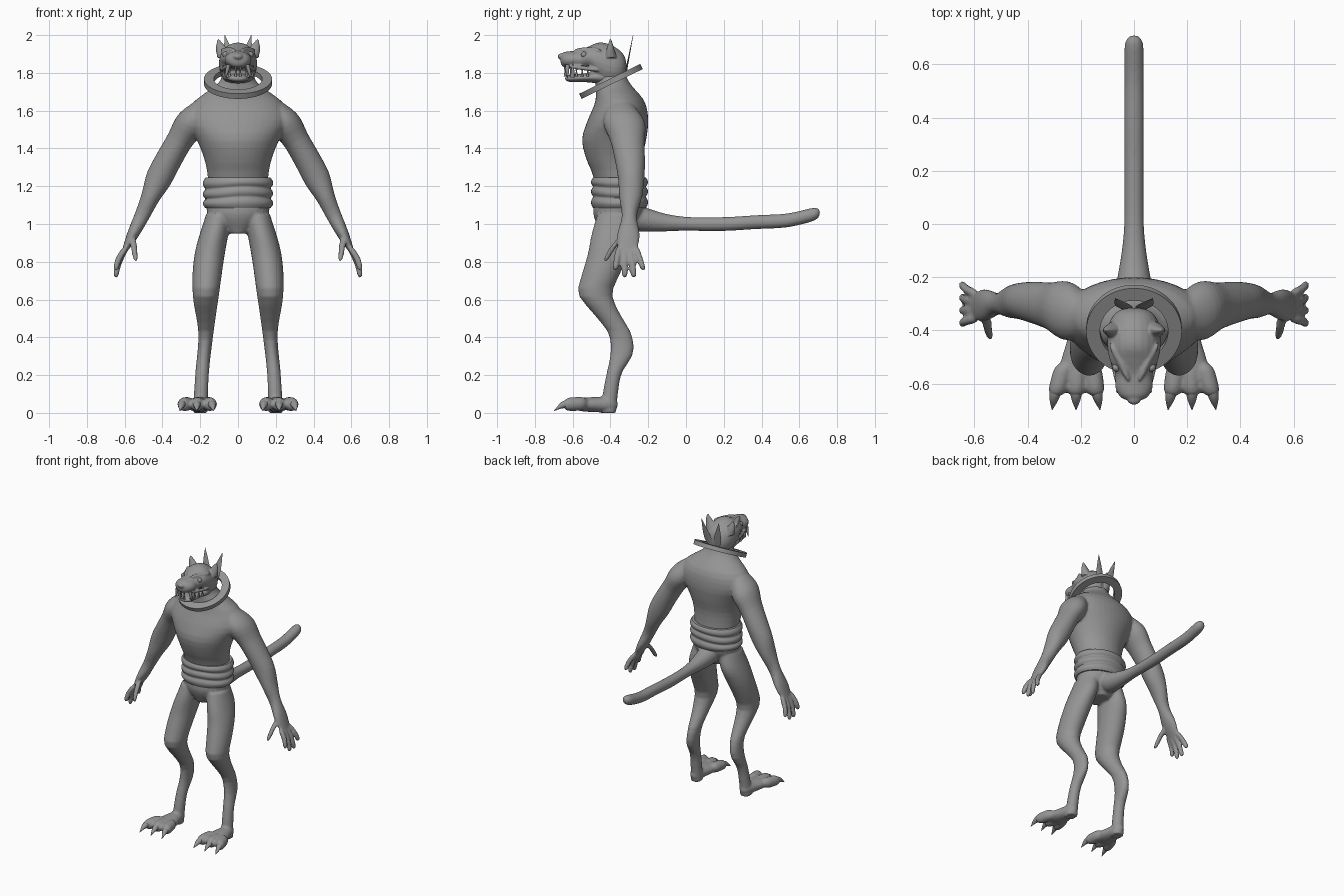
import bpy, bmesh, math
from mathutils import Vector, Matrix

cube = bpy.data.objects.get("Cube")
if cube:
    bpy.data.objects.remove(cube, do_unlink=True)

GREY = (.3, .3, .3, 1)
grey = bpy.data.materials.new("plain grey")
grey.use_nodes = True
grey.diffuse_color = GREY
for node in grey.node_tree.nodes:
    if node.type == 'BSDF_PRINCIPLED':
        node.inputs["Base Color"].default_value = GREY

ACROSS, DEPTH, UP = Vector((1, 0, 0)), Vector((0, 1, 0)), Vector((0, 0, 1))
ACROSS_ARM = Vector((.87, 0, .5))


def along(values, t):
    """Smooth value at t through evenly spaced controls; a plain number is constant."""
    if not isinstance(values, list):
        return values
    last = len(values) - 1
    i = min(int(t * last), last - 1)
    f = t * last - i
    start, end = values[i], values[i + 1]
    before = values[i - 1] if i > 0 else 2 * start - end
    after = values[i + 2] if i + 2 <= last else 2 * end - start
    slope_in, slope_out = (end - before) / 2, (after - start) / 2
    ease = f * f * (3 - 2 * f)
    return (start + (end - start) * ease
            + slope_in * f * (1 - f) ** 2 - slope_out * f * f * (1 - f))


def loft(bm, x, y, z, wide, deep=None, u=ACROSS, v=DEPTH, blunt=None,
         both=False, sides=24, rings=36):
    """Tube along a path with elliptical sections; blunt rounds the ends, both mirrors it."""
    deep = wide if deep is None else deep
    for sign in ((1, -1) if both else (1,)):
        flip = Vector((sign, 1, 1))
        loops = []
        for n in range(rings + 1):
            t = (1 - math.cos(math.pi * n / rings)) / 2
            size = max(.03, math.sqrt(1 - abs(2 * t - 1) ** blunt)) if blunt else 1
            centre = Vector((along(x, t), along(y, t), along(z, t)))
            loop = []
            for k in range(sides):
                turn = math.tau * k / sides
                rim = (u * along(wide, t) * math.cos(turn)
                       + v * along(deep, t) * math.sin(turn))
                loop.append(bm.verts.new((centre + rim * size) * flip))
            loops.append(loop)
        for low, high in zip(loops, loops[1:]):
            for k in range(sides):
                bm.faces.new((low[k - 1], low[k], high[k], high[k - 1]))
        bm.faces.new(loops[0])
        bm.faces.new(loops[-1])


def finish(bm, name, voxel=0, angle=50):
    """Turn the mesh into an object, optionally blending its volumes into one skin."""
    bmesh.ops.recalc_face_normals(bm, faces=bm.faces[:])
    mesh = bpy.data.meshes.new(name)
    bm.to_mesh(mesh)
    bm.free()
    mesh.materials.append(grey)
    obj = bpy.data.objects.new(name, mesh)
    bpy.context.collection.objects.link(obj)
    bpy.ops.object.select_all(action='DESELECT')
    obj.select_set(True)
    bpy.context.view_layer.objects.active = obj
    if voxel:
        blend = obj.modifiers.new("blend", 'REMESH')
        blend.mode = 'VOXEL'
        blend.voxel_size = voxel
        blend.use_smooth_shade = True
        soft = obj.modifiers.new("soften", 'SMOOTH')
        soft.factor = .5
        soft.iterations = 4
        bpy.ops.object.shade_smooth()
    else:
        bpy.ops.object.shade_smooth_by_angle(angle=math.radians(angle))
    return obj


# Torso and neck
body = bmesh.new()
loft(body, x=0, z=[.95, 1.85],
     y=[-.37, -.36, -.35, -.36, -.38, -.38, -.36, -.35, -.39, -.42],
     wide=[.06, .16, .16, .16, .18, .22, .27, .23, .1, .08],
     deep=[.08, .13, .13, .13, .15, .17, .16, .13, .09, .08], sides=40)

# Arms with palms
loft(body, x=[.18, .31, .42, .51, .61], y=[-.35, -.31, -.29, -.3, -.31], z=[1.64, .84],
     wide=[.04, .08, .07, .07, .07, .05, .04, .03, .01],
     deep=[.06, .11, .09, .08, .07, .06, .04, .06, .05], u=ACROSS_ARM, both=True)

# Fingers fan out from the palm, the middle ones longest
for finger in range(4):
    spread = finger - 1.5
    loft(body, x=[.59, .63, .65], y=[-.31 + .03 * spread, -.3 + .05 * spread],
         z=[.88, .71 + .02 * spread ** 2], wide=.017, u=ACROSS_ARM, blunt=6,
         both=True, sides=12)
# Thumbs
loft(body, x=[.56, .54], y=[-.33, -.39, -.43], z=[.94, .8], wide=[.02, .014],
     blunt=6, both=True, sides=12)

# Legs with forward knees and raised hocks
loft(body, x=[.1, .15, .17, .17, .19, .2], z=[1.05, 0],
     y=[-.37, -.38, -.41, -.45, -.48, -.42, -.35, -.34, -.38, -.4, -.41],
     wide=[.07, .08, .07, .04, .036, .04],
     deep=[.1, .12, .11, .1, .09, .07, .06, .06, .04, .04, .04], both=True)

# Feet
loft(body, x=[.2, .21], y=[-.36, -.6], z=.044, wide=[.04, .05, .07, .08],
     deep=[.044, .036], v=UP, blunt=4, both=True)

# Three toes a side, each with a claw curving down to the ground
claws = bmesh.new()
for spread in (-1, 0, 1):
    knuckle = .218 + .075 * spread
    loft(body, x=[.21 + .05 * spread, knuckle], y=[-.52, -.65], z=[.05, .044],
         wide=.037, v=UP, blunt=4, both=True, sides=16)
    loft(claws, x=[knuckle, knuckle + .015 * spread], y=[-.62, -.7], z=[.05, .04, .01],
         wide=[.024, .017, .001], v=UP, both=True, sides=12, rings=8)
finish(claws, "toe_claws")

# Tail
loft(body, x=0, y=[-.3, .71], z=[1.04, 1.01, 1, 1, 1.01, 1.02, 1.06],
     wide=[.08, .04, .037, .037, .037], v=UP, blunt=30)
finish(body, "body", voxel=.008)

# Head: skull with muzzle, then the open lower jaw
head = bmesh.new()
loft(head, x=0, y=[-.665, -.315], z=[1.87, 1.87, 1.87, 1.88, 1.86, 1.84, 1.83, 1.83],
     wide=[.05, .07, .07, .09, .1, .1, .09, .06],
     deep=[.04, .045, .05, .06, .1, .115, .1, .06], v=UP, blunt=20)
loft(head, x=0, y=[-.64, -.4], z=[1.77, 1.78], wide=[.05, .07, .09],
     deep=[.02, .025, .05], v=UP, blunt=8)

# Ears, brows, lips and nose
loft(head, x=[.07, .105], y=-.4, z=[1.88, 1.98], wide=[.04, .03, .004],
     deep=[.035, .02, .004], both=True, sides=12)
loft(head, x=[.02, .05, .09], y=[-.59, -.45], z=1.92, wide=.016, v=UP,
     blunt=2, both=True, sides=12)
loft(head, x=[.055, .09], y=[-.62, -.46], z=[1.835, 1.815], wide=.012, v=UP,
     blunt=4, both=True, sides=12)
loft(head, x=0, y=[-.68, -.63], z=1.887, wide=.028, deep=.018, v=UP, blunt=2, sides=12)
finish(head, "head", voxel=.005)

# Eyes
eyes = bmesh.new()
for side in (1, -1):
    bmesh.ops.create_uvsphere(eyes, u_segments=16, v_segments=10, radius=.016,
                              matrix=Matrix.Translation((side * .066, -.54, 1.897)))
finish(eyes, "eyes")

# Teeth: small rows following the muzzle, plus long fangs from both jaws
teeth = bmesh.new()
for place in range(5):
    across, back = .012 + .032 * math.sqrt(place), -.64 + .03 * place
    for root, tip in ((1.84, 1.8), (1.78, 1.815)):
        loft(teeth, x=across, y=back, z=[root, tip], wide=[.008, .002],
             both=True, sides=8, rings=2)
for back, root, tip in ((-.628, 1.845, 1.77), (-.6, 1.775, 1.855)):
    loft(teeth, x=[.05, .066], y=back, z=[root, tip], wide=[.012, .009, .001],
         both=True, sides=10, rings=8)
finish(teeth, "teeth")

# Two thin upright spines behind the head
spines = bmesh.new()
loft(spines, x=[.02, .07], y=[-.325, -.28], z=[1.77, 2], wide=[.012, .03, .02, .001],
     deep=[.006, .001], both=True, sides=8, rings=12)
finish(spines, "neck_spines")

# Sash around the waist, bulging in three folds
sash = bmesh.new()
folds = [.173 + .013 * abs(math.sin(math.pi * step / 4)) for step in range(13)]
loft(sash, x=0, y=-.352, z=[1.085, 1.245], wide=folds,
     deep=[.81 * fold for fold in folds], sides=48, rings=40)
for vert in sash.verts:  # uneven sag, dying out at the hems
    hem = math.sin(math.pi * (vert.co.z - 1.085) / .16)
    vert.co.z += .008 * hem * math.sin(14 * vert.co.x + 1)
finish(sash, "sash")

# Flat collar ring, tilted down at the front
collar = bmesh.new()
corners = [collar.verts.new((radius, 0, height)) for radius, height in
           ((.128, -.015), (.18, -.015), (.18, .015), (.128, .015))]
edges = [collar.edges.new((corners[k - 1], corners[k])) for k in range(4)]
bmesh.ops.spin(collar, geom=corners + edges, cent=(0, 0, 0), axis=UP,
               angle=math.tau, steps=64)
bmesh.ops.remove_doubles(collar, verts=collar.verts[:], dist=.0001)
ring = finish(collar, "collar", angle=30)
ring.location = (0, -.397, 1.755)
ring.rotation_euler.x = math.radians(26)
